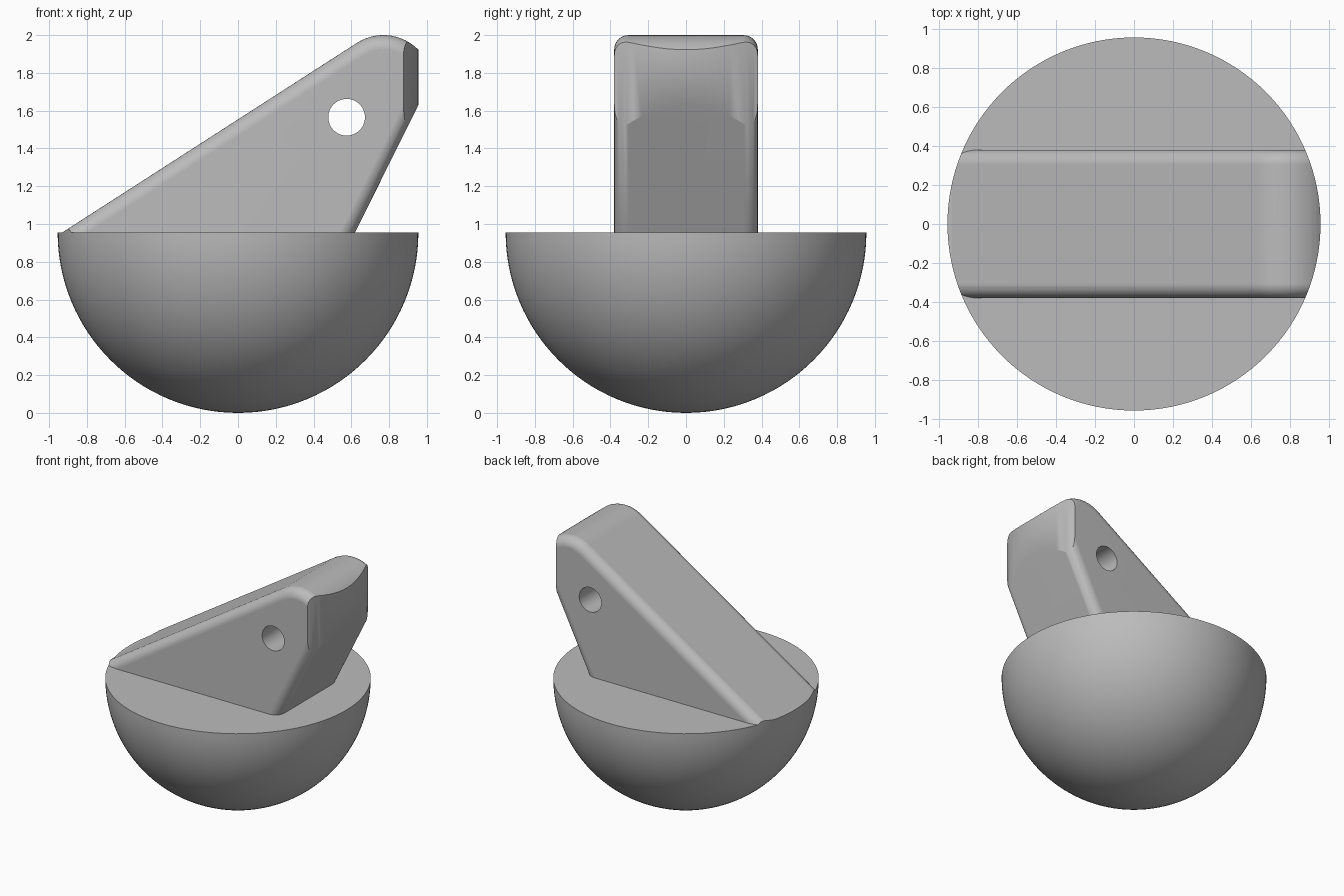
import bpy, bmesh
from math import sin, cos, radians
from mathutils import Matrix

cube = bpy.data.objects.get("Cube")
if cube:
    bpy.data.objects.remove(cube, do_unlink=True)

R = 0.955          # bowl radius, also the height of its flat top
HALF = 0.38        # half width of the fin

grey = bpy.data.materials.new("plain_grey")
grey.use_nodes = True
grey.diffuse_color = (0.5, 0.5, 0.5, 1)
grey.node_tree.nodes["Principled BSDF"].inputs["Base Color"].default_value = (0.5, 0.5, 0.5, 1)


def make_object(name, bm):
    bmesh.ops.recalc_face_normals(bm, faces=bm.faces)
    mesh = bpy.data.meshes.new(name)
    bm.to_mesh(mesh)
    bm.free()
    mesh.materials.append(grey)
    obj = bpy.data.objects.new(name, mesh)
    bpy.context.collection.objects.link(obj)
    return obj


def cylinder(name, radius, depth, matrix):
    bm = bmesh.new()
    bmesh.ops.create_cone(bm, cap_ends=True, segments=128, radius1=radius,
                          radius2=radius, depth=depth, matrix=matrix)
    return make_object(name, bm)


def activate(obj):
    bpy.ops.object.select_all(action='DESELECT')
    obj.select_set(True)
    bpy.context.view_layer.objects.active = obj


def cut(obj, cutter, operation):
    mod = obj.modifiers.new("cut", 'BOOLEAN')
    mod.operation = operation
    mod.solver = 'EXACT'
    mod.object = cutter
    activate(obj)
    bpy.ops.object.modifier_apply(modifier=mod.name)
    bpy.data.objects.remove(cutter, do_unlink=True)


# Solid half ball with a flat top
bm = bmesh.new()
bmesh.ops.create_uvsphere(bm, u_segments=128, v_segments=64, radius=R,
                          matrix=Matrix.Translation((0, 0, R)))
bmesh.ops.delete(bm, geom=[v for v in bm.verts if v.co.z > R + 0.001], context='VERTS')
bmesh.ops.holes_fill(bm, edges=[e for e in bm.edges if e.is_boundary])
half_ball = make_object("half_ball", bm)

# Fin: side profile with a rounded peak, extruded across y
profile = [(-1.327, 0.7), (0.493, 0.7), (1.0145, 1.75)]
for i in range(19):
    a = radians(15 + (122.8 - 15) * i / 18)
    profile.append((0.77 + 0.26 * cos(a), 1.74 + 0.26 * sin(a)))

bm = bmesh.new()
side = bm.faces.new([bm.verts.new((x, -HALF, z)) for x, z in profile])
extruded = bmesh.ops.extrude_face_region(bm, geom=[side])["geom"]
bmesh.ops.translate(bm, vec=(0, 2 * HALF, 0),
                    verts=[g for g in extruded if isinstance(g, bmesh.types.BMVert)])
if side.is_valid and all(len(e.link_faces) == 1 for e in side.edges):
    bm.faces.remove(side)
bmesh.ops.holes_fill(bm, edges=[e for e in bm.edges if e.is_boundary])
bmesh.ops.recalc_face_normals(bm, faces=bm.faces)

# Round the long edges on both sides
rims = [e for e in bm.edges if abs(e.verts[0].co.y - e.verts[1].co.y) < 0.001]
bmesh.ops.bevel(bm, geom=rims, offset=0.075, offset_type='OFFSET', segments=8,
                profile=0.5, affect='EDGES', clamp_overlap=False)
fin = make_object("fin", bm)

# Trim the fin to the round outline and drill the cross hole
cut(fin, cylinder("outline_cutter", R, 2, Matrix.Translation((0, 0, R + 0.999))), 'INTERSECT')
cut(fin, cylinder("hole_cutter", 0.097, 2,
                  Matrix.Translation((0.575, 0, 1.565)) @ Matrix.Rotation(radians(90), 4, 'X')),
    'DIFFERENCE')

# Smooth rounded areas, keep the crisp edges
for obj in (half_ball, fin):
    activate(obj)
    bpy.ops.object.shade_smooth_by_angle(angle=radians(30))
    weighted = obj.modifiers.new("even_shading", 'WEIGHTED_NORMAL')
    weighted.keep_sharp = True
